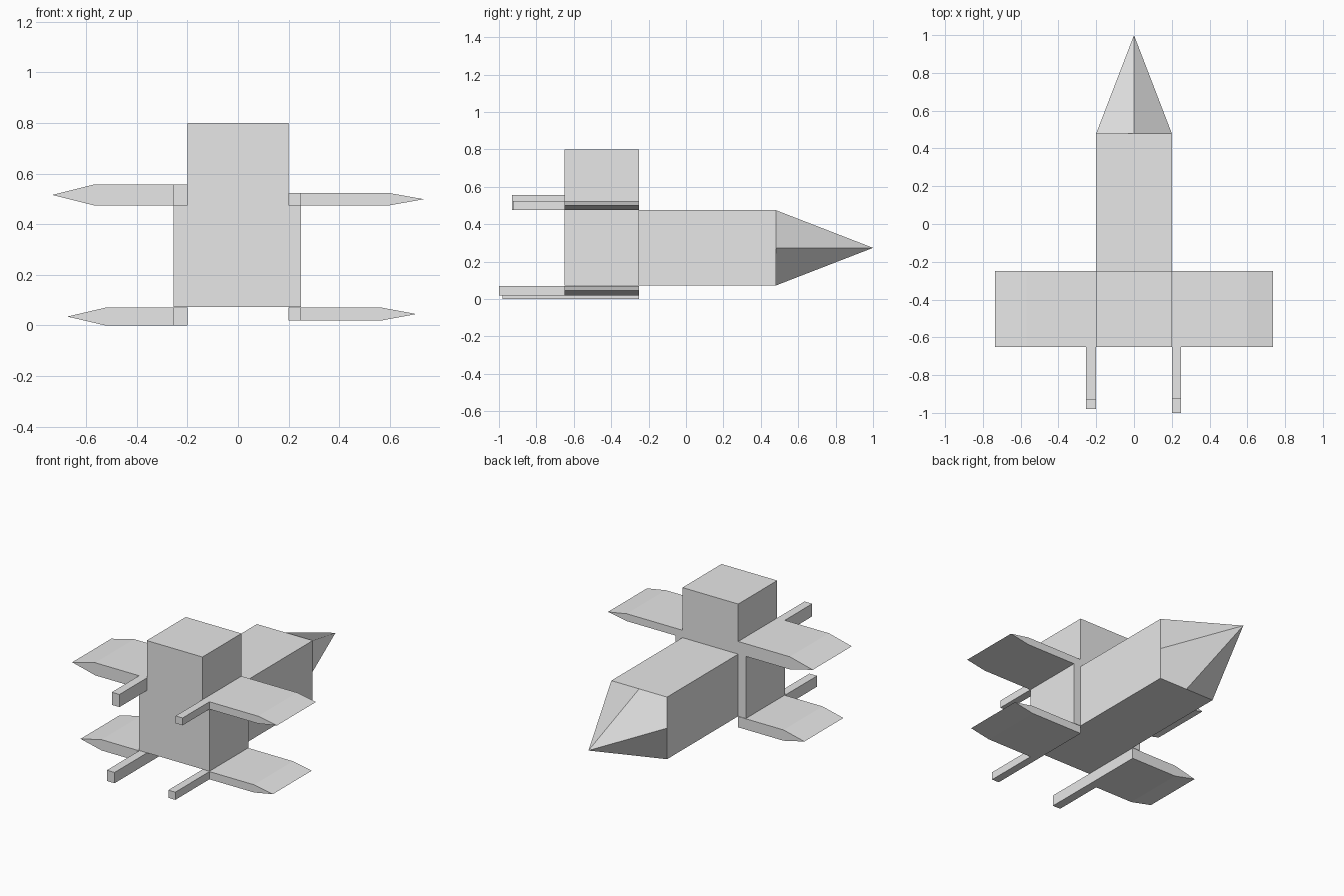
import bpy
import bmesh

cube = bpy.data.objects.get("Cube")
if cube:
    bpy.data.objects.remove(cube, do_unlink=True)

grey = bpy.data.materials.new("light_grey")
grey.use_nodes = True
grey.diffuse_color = (0.8, 0.8, 0.8, 1)
grey.node_tree.nodes["Principled BSDF"].inputs["Base Color"].default_value = (0.8, 0.8, 0.8, 1)


def finish(name, bm):
    mesh = bpy.data.meshes.new(name)
    bm.to_mesh(mesh)
    bm.free()
    mesh.materials.append(grey)
    obj = bpy.data.objects.new(name, mesh)
    bpy.context.collection.objects.link(obj)
    return obj


def prism(name, profile, y0, y1, open_back=False):
    """Extrude an (x, z) profile from y0 to y1."""
    bm = bmesh.new()
    front = [bm.verts.new((x, y0, z)) for x, z in profile]
    back = [bm.verts.new((x, y1, z)) for x, z in profile]
    n = len(profile)
    bm.faces.new(front)
    cap = bm.faces.new(back)
    for i in range(n):
        j = (i + 1) % n
        bm.faces.new((front[i], front[j], back[j], back[i]))
    bmesh.ops.recalc_face_normals(bm, faces=bm.faces)
    if open_back:
        bmesh.ops.delete(bm, geom=[cap], context='FACES_ONLY')
    return finish(name, bm)


def box(name, x0, x1, y0, y1, z0, z1, **kw):
    return prism(name, [(x0, z0), (x1, z0), (x1, z1), (x0, z1)], y0, y1, **kw)


HALF, FRONT, MID, BACK = 0.2, -0.65, -0.25, 0.48
LOW, HIGH = 0.072, 0.475

# Hull and the raised block above its front
box("hull", -HALF, HALF, FRONT, BACK, LOW, HIGH, open_back=True)
box("upper_block", -HALF, HALF, FRONT, MID, HIGH, 0.8)

# Pointed tail: one folded quad per corner, meeting at the tip
bm = bmesh.new()
centre = (LOW + HIGH) / 2
rise = (HIGH - LOW) / 2
tip = bm.verts.new((0, 1.0, centre))
ring = [(1, 0), (1, 1), (0, 1), (-1, 1), (-1, 0), (-1, -1), (0, -1), (1, -1)]
base = [bm.verts.new((HALF * x, BACK, centre + rise * z)) for x, z in ring]
for i in range(1, 8, 2):
    before, corner, after = base[i - 1], base[i], base[(i + 1) % 8]
    if i % 4 == 1:      # folded from corner to tip
        bm.faces.new((corner, before, tip, after))
    else:               # folded across the corner
        bm.faces.new((before, tip, after, corner))
bmesh.ops.recalc_face_normals(bm, faces=bm.faces)
if sum(f.normal.y for f in bm.faces) < 0:
    bmesh.ops.reverse_faces(bm, faces=bm.faces)
finish("tail_point", bm)

# Side plates between the wings
box("left_plate", HALF, 0.25, FRONT, MID, LOW, HIGH)
box("right_plate", -0.255, -HALF, FRONT, MID, LOW, HIGH)

# Wings with sharp outer edges, each carrying a forward barrel
# name, side, bottom, top, straight end, outer edge, barrel width, barrel front
wings = [
    ("upper_left", 1, HIGH, 0.523, 0.6, 0.735, 0.05, -0.925),
    ("upper_right", -1, HIGH, 0.557, 0.57, 0.735, 0.055, -0.93),
    ("lower_left", 1, 0.02, 0.07, 0.57, 0.705, 0.05, -1.0),
    ("lower_right", -1, 0.0, 0.07, 0.525, 0.675, 0.055, -0.98),
]
for name, s, z0, z1, end, edge, width, nose in wings:
    prism(name + "_wing",
          [(s * HALF, z0), (s * end, z0), (s * edge, (z0 + z1) / 2),
           (s * end, z1), (s * HALF, z1)], FRONT, MID)
    box(name + "_barrel", s * HALF, s * (HALF + width), nose, FRONT, z0, z1)
